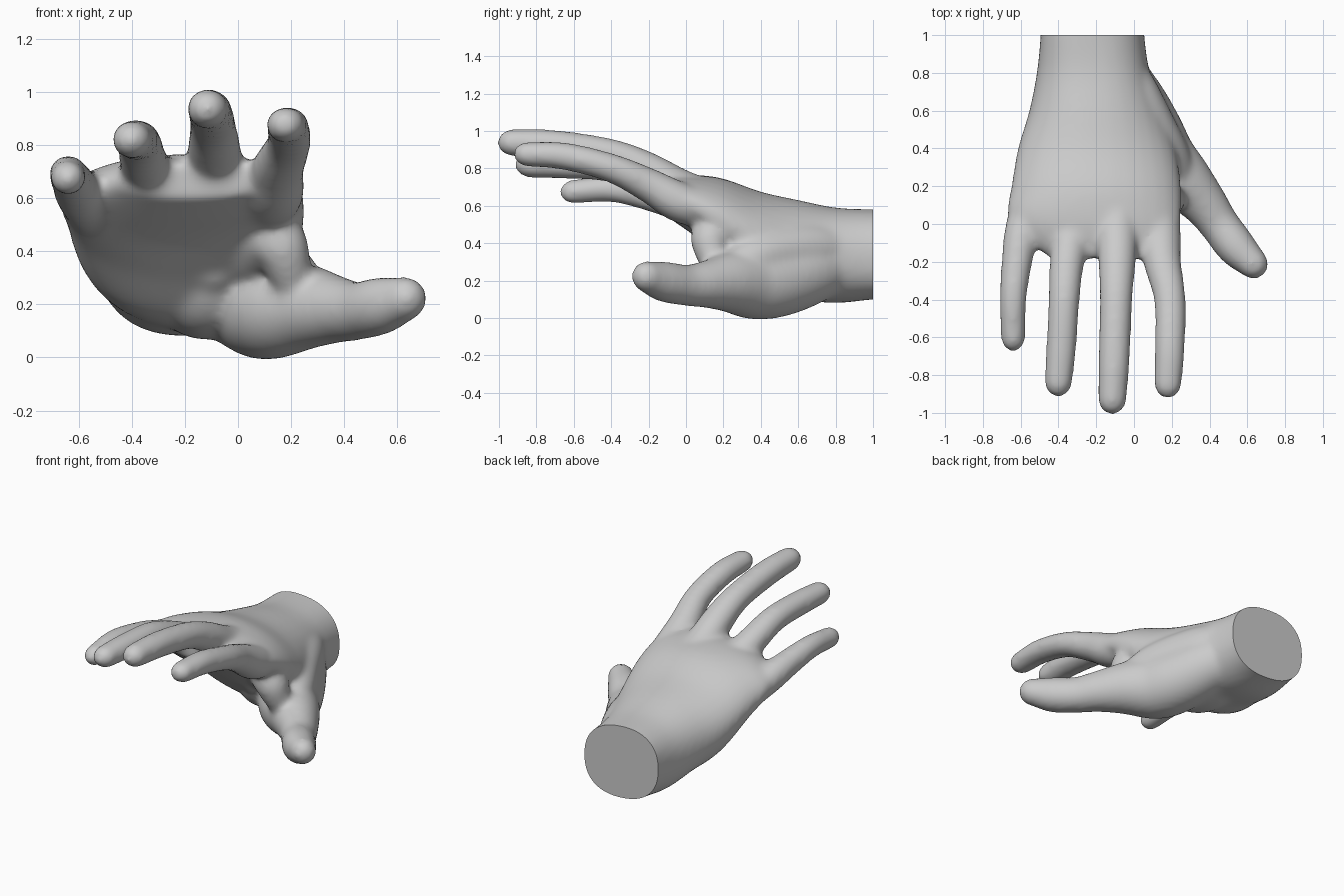
import bpy, bmesh
from math import sin, cos, pi, copysign
from mathutils import Vector

cube = bpy.data.objects.get("Cube")
if cube:
    bpy.data.objects.remove(cube, do_unlink=True)

SIDES = 32
GROW = 0.007   # makes up for the shrinkage of the final smoothing


def spline(points, steps=6):
    """Catmull-Rom through rows of numbers."""
    rows = [Vector(p) for p in points]
    rows = [2 * rows[0] - rows[1]] + rows + [2 * rows[-1] - rows[-2]]
    out = []
    for a, b, c, d in zip(rows, rows[1:], rows[2:], rows[3:]):
        for i in range(steps):
            t = i / steps
            out.append(0.5 * (2 * b + (c - a) * t + (2 * a - 5 * b + 4 * c - d) * t * t
                              + (3 * b - a - 3 * c + d) * t ** 3))
    return out + [rows[-2]]


def loft(bm, rings):
    """Closed skin over a row of rings."""
    loops = [[bm.verts.new(p) for p in ring] for ring in rings]
    for lo, hi in zip(loops, loops[1:]):
        for i in range(SIDES):
            j = (i + 1) % SIDES
            bm.faces.new((lo[i], lo[j], hi[j], hi[i]))
    bm.faces.new(loops[0][::-1])
    bm.faces.new(loops[-1])


def digit(bm, path, flat=1.0):
    """Tapering tube with a round tip; rows are x, y, z, radius."""
    rows = spline(path)
    centres = [Vector(r[:3]) for r in rows]
    radii = [r[3] + GROW for r in rows]
    heading = (centres[-1] - centres[-2]).normalized()
    tip, tip_radius = centres[-1].copy(), radii[-1]
    for k in range(1, 7):
        a = k * pi / 2 / 6.2
        centres.append(tip + heading * tip_radius * 1.1 * sin(a))
        radii.append(tip_radius * cos(a))
    rings = []
    for i, (c, r) in enumerate(zip(centres, radii)):
        along = centres[min(i + 1, len(centres) - 1)] - centres[max(i - 1, 0)]
        side = along.cross(Vector((0, 0, 1))).normalized()
        up = side.cross(along).normalized()
        rings.append([c + side * r * cos(t) + up * r * flat * sin(t)
                      for t in (2 * pi * k / SIDES for k in range(SIDES))])
    loft(bm, rings)


def palm(bm, sections):
    """Rows are y, left x, left z, right x, right z, height above, depth below, roundness."""
    rings = []
    for y, xl, zl, xr, zr, above, below, power in spline(sections):
        ring = []
        for k in range(SIDES):
            t = 2 * pi * k / SIDES
            u, v = (copysign(abs(f) ** power, f) for f in (cos(t), sin(t)))
            mix = (u + 1) / 2
            ring.append((xl + (xr - xl) * mix, y,
                         zl + (zr - zl) * mix + v * (above if v > 0 else below)))
        rings.append(ring)
    loft(bm, rings)


bm = bmesh.new()

# Palm and wrist, overlong so that the wrist can be cut flat
palm(bm, [
    (1.10, -.495, .36, .055, .32, .24, .24, .85),
    (1.00, -.495, .36, .055, .32, .24, .24, .85),
    (0.80, -.515, .34, .085, .32, .26, .25, .88),
    (0.60, -.555, .37, .16, .33, .28, .25, .95),
    (0.40, -.615, .44, .22, .41, .25, .29, 1),
    (0.20, -.65, .53, .25, .52, .22, .22, 1),
    (0.05, -.67, .59, .25, .60, .17, .16, 1),
    (-.07, -.59, .63, .24, .64, .125, .115, 1),
    (-.18, -.45, .66, .18, .69, .06, .075, 1)])

# Fingers, their roots sunk into the back of the hand
digit(bm, [(.07, .28, .55, .07), (.125, 0, .605, .11), (.15, -.2, .71, .093),
           (.19, -.4, .802, .077), (.19, -.65, .865, .073), (.18, -.845, .876, .066)], .92)
digit(bm, [(-.09, .36, .57, .09), (-.09, 0, .677, .105), (-.09, -.2, .79, .093),
           (-.095, -.4, .875, .08), (-.105, -.7, .925, .077), (-.115, -.925, .937, .07)], .95)
digit(bm, [(-.26, .32, .55, .09), (-.32, 0, .635, .10), (-.355, -.2, .735, .085),
           (-.37, -.4, .805, .076), (-.385, -.65, .82, .073), (-.40, -.835, .82, .067)], .95)
digit(bm, [(-.5, .32, .46, .07), (-.585, 0, .595, .085), (-.62, -.2, .655, .075),
           (-.64, -.4, .69, .064), (-.64, -.605, .675, .058)])

# Thumb with its muscle and the bone along its back
digit(bm, [(-.13, .92, .32, .10), (-.03, .69, .26, .165), (.06, .50, .205, .185),
           (.13, .36, .19, .185), (.26, .23, .19, .15), (.37, .11, .18, .117),
           (.45, 0, .175, .10), (.54, -.12, .195, .098), (.625, -.205, .22, .076)], 1.03)
digit(bm, [(-.08, .85, .36, .11), (.0, .68, .37, .13), (.09, .50, .35, .13),
           (.17, .36, .31, .12), (.24, .25, .26, .09)])

# Heel of the hand, and the web to the first finger
digit(bm, [(-.2, .88, .32, .12), (-.15, .65, .275, .18), (-.11, .45, .255, .17),
           (-.09, .30, .34, .10)])
digit(bm, [(.04, .28, .40, .12), (.11, .17, .45, .11), (.16, .13, .42, .10),
           (.19, .14, .34, .08), (.21, .17, .27, .07)])

bmesh.ops.recalc_face_normals(bm, faces=bm.faces)
mesh = bpy.data.meshes.new("hand")
bm.to_mesh(mesh)
bm.free()
hand = bpy.data.objects.new("hand", mesh)
bpy.context.collection.objects.link(hand)

# Fuse the parts into one soft skin
fuse = hand.modifiers.new("fuse", "REMESH")
fuse.mode = "VOXEL"
fuse.voxel_size = 0.016
soften = hand.modifiers.new("soften", "SMOOTH")
soften.factor = 0.5
soften.iterations = 18
skin = bpy.data.meshes.new_from_object(
    hand.evaluated_get(bpy.context.evaluated_depsgraph_get()))
hand.modifiers.clear()
hand.data = skin

# Flat cut at the wrist
bm = bmesh.new()
bm.from_mesh(skin)
cut = bmesh.ops.bisect_plane(bm, geom=bm.verts[:] + bm.edges[:] + bm.faces[:],
                             plane_co=(0, 1, 0), plane_no=(0, 1, 0), clear_outer=True)
rim = [e for e in cut["geom_cut"] if isinstance(e, bmesh.types.BMEdge)]
bmesh.ops.contextual_create(bm, geom=rim)
bmesh.ops.recalc_face_normals(bm, faces=bm.faces)
bm.to_mesh(skin)
bm.free()

# Plain grey colour
grey = bpy.data.materials.new("plain grey")
grey.use_nodes = True
grey.diffuse_color = (.6, .6, .6, 1)
grey.node_tree.nodes["Principled BSDF"].inputs["Base Color"].default_value = (.6, .6, .6, 1)
skin.materials.clear()
skin.materials.append(grey)

bpy.context.view_layer.objects.active = hand
hand.select_set(True)
bpy.ops.object.shade_smooth_by_angle(angle=0.7)
